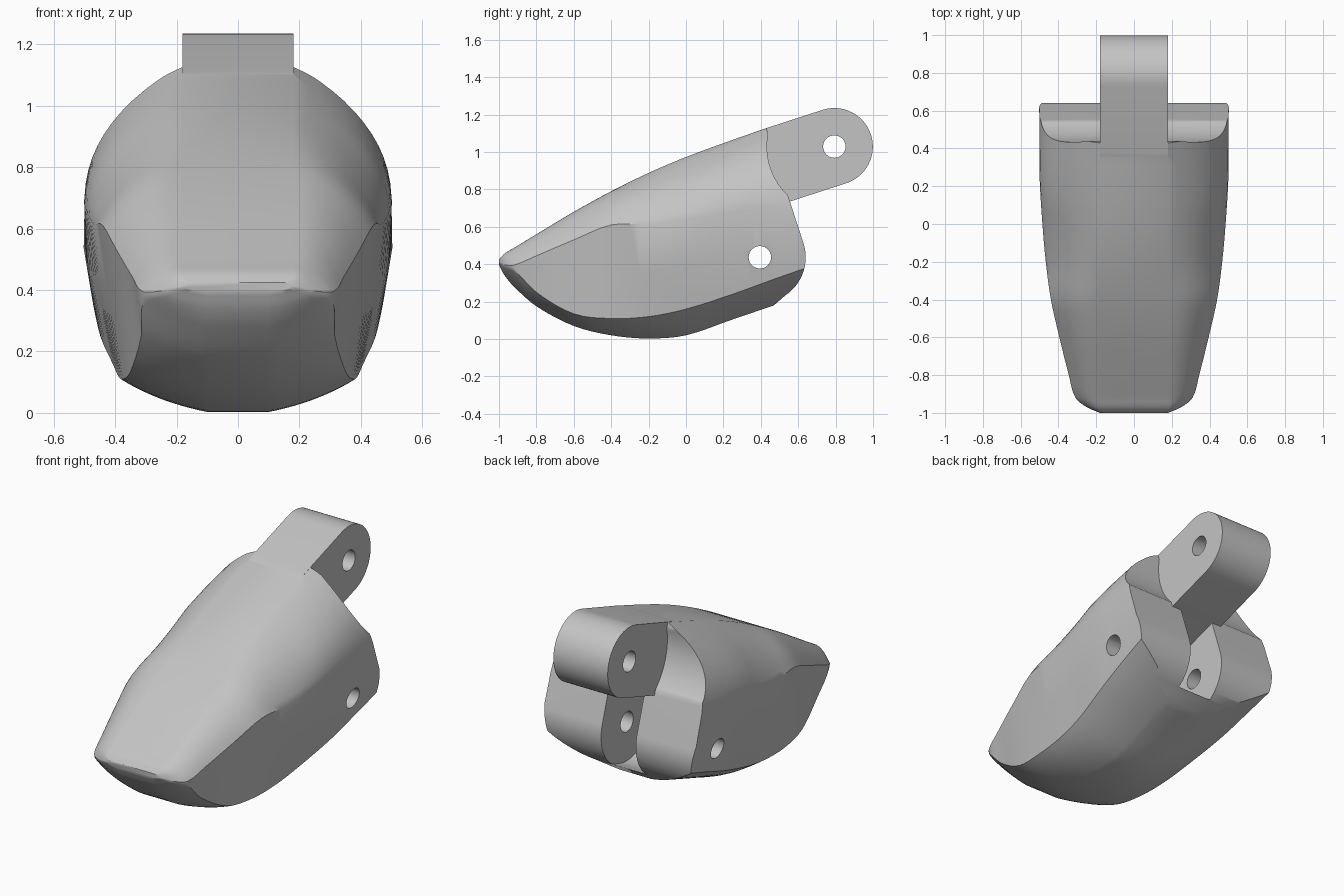
import bpy, bmesh
from math import sin, cos, radians

cube = bpy.data.objects.get("Cube")
if cube:
    bpy.data.objects.remove(cube, do_unlink=True)

grey = bpy.data.materials.new("plain grey")
grey.use_nodes = True
GREY = (0.55, 0.55, 0.55, 1)
grey.diffuse_color = GREY
grey.node_tree.nodes["Principled BSDF"].inputs["Base Color"].default_value = GREY

# Shared joint measurements in the (y, z) plane
TILT = radians(18)
ALONG = (cos(TILT), sin(TILT))
LOWER_PIN = (0.395, 0.437)
UPPER_PIN = (0.793, 1.029)
TONGUE_HALF = 0.18
SLOT_HALF = 0.115


def make_object(name, bm):
    bmesh.ops.recalc_face_normals(bm, faces=bm.faces)
    mesh = bpy.data.meshes.new(name)
    bm.to_mesh(mesh)
    bm.free()
    mesh.materials.append(grey)
    obj = bpy.data.objects.new(name, mesh)
    bpy.context.collection.objects.link(obj)
    return obj


def bridge(bm, rings):
    """Skin a row of equal closed rings and cap both ends."""
    loops = [[bm.verts.new(p) for p in ring] for ring in rings]
    count = len(loops[0])
    for a, b in zip(loops, loops[1:]):
        for i in range(count):
            j = (i + 1) % count
            bm.faces.new((a[i], a[j], b[j], b[i]))
    bm.faces.new(loops[0])
    bm.faces.new(loops[-1])


def prism(name, profile, half):
    """Side profile of (y, z) points extruded across x."""
    bm = bmesh.new()
    bridge(bm, [[(x, y, z) for y, z in profile] for x in (-half, half)])
    return make_object(name, bm)


def arc(center, radius, start, end, steps):
    angles = [radians(start + (end - start) * i / steps) for i in range(steps + 1)]
    return [(center[0] + radius * cos(a), center[1] + radius * sin(a)) for a in angles]


def shift(p, d):
    return (p[0] + ALONG[0] * d, p[1] + ALONG[1] * d)


def disc(center, radius, steps=48):
    return arc(center, radius, 0, 360, steps)[:-1]


def stadium(a, b, radius):
    """Round-ended bar from point a to point b, tilted like the joint."""
    return arc(b, radius, -72, 108, 32) + arc(a, radius, 108, 288, 32)


def combine(target, tool, operation):
    mod = target.modifiers.new(operation.title(), 'BOOLEAN')
    mod.operation = operation
    mod.solver = 'EXACT'
    mod.object = tool
    bpy.context.view_layer.objects.active = target
    bpy.ops.object.modifier_apply(modifier=mod.name)
    bpy.data.objects.remove(tool, do_unlink=True)


# Stations: y, crown, shoulder, lower edge, belly, shoulder width, lower width
STATIONS = [
    (-1.0, .425, .41, .405, .395, .18, .17),
    (-.97, .457, .397, .385, .34, .25, .24),
    (-.92, .487, .395, .37, .28, .31, .305),
    (-.8, .56, .445, .25, .175, .345, .315),
    (-.6, .68, .53, .135, .07, .395, .35),
    (-.4, .79, .61, .11, .02, .44, .375),
    (-.2, .888, .615, .12, .003, .467, .39),
    (0, .973, .64, .16, .02, .485, .408),
    (.25, 1.065, .68, .24, .105, .5, .445),
    (.47, 1.14, .70, .32, .18, .5, .465),
    (.7, 1.21, .70, .40, .26, .5, .48),
]


def slope(i, c):
    a, b = STATIONS[max(i - 1, 0)], STATIONS[min(i + 1, len(STATIONS) - 1)]
    return (b[c] - a[c]) / (b[0] - a[0])


def blend(i, t):
    """Smooth in-between station."""
    a, b = STATIONS[i], STATIONS[i + 1]
    span = b[0] - a[0]
    h = t * t * (3 - 2 * t)
    out = [a[0] + span * t]
    for c in range(1, len(a)):
        tangent = t * (1 - t) * ((1 - t) * slope(i, c) - t * slope(i + 1, c))
        out.append(a[c] + (b[c] - a[c]) * h + span * tangent)
    return out


def corner(x0, z0, x1, z1, start, end, steps=12):
    """Stretch of an ellipse from (x0, z0) to (x1, z1), angles from level."""
    a, b = radians(start), radians(end)
    points = []
    for i in range(steps + 1):
        t = a + (b - a) * i / steps
        points.append((x0 + (x1 - x0) * (sin(t) - sin(a)) / (sin(b) - sin(a)),
                       z1 + (z0 - z1) * (cos(t) - cos(b)) / (cos(a) - cos(b))))
    return points


def section(station):
    y, crown, shoulder, low, belly, wide, low_wide = station
    turn = min(max((y + 0.4) / 0.5, 0), 1)
    upper = corner(min(TONGUE_HALF, wide - 0.03), crown, wide, shoulder,
                   32 * turn, 50 + 38 * turn)
    flank = [((wide + low_wide) / 2 + 0.015 * turn, (shoulder + low) / 2)]
    lower = corner(0.1, belly, low_wide, low, 18, 50)
    half = upper + flank + lower[::-1]
    return [(x, y, z) for x, z in half] + [(-x, y, z) for x, z in half[::-1]]


# Fingertip shell
bm = bmesh.new()
rows = [blend(i, k / 4) for i in range(len(STATIONS) - 1) for k in range(4)]
bridge(bm, [section(s) for s in rows + [STATIONS[-1]]])
body = make_object("fingertip_body", bm)

# Rounded rear lugs
rear = [(0.47, 0.18)] + arc(LOWER_PIN, 0.245, -56, 18, 24)
top = (rear[-1][0] - ALONG[1], rear[-1][1] + ALONG[0])
keep = rear + [top, (-1.5, 2), (-1.5, -1), (0.2, -0.02)]
combine(body, prism("rear_trim", keep, 1), 'INTERSECT')

# Clearance hollow around the upper joint
combine(body, prism("joint_clearance", disc(UPPER_PIN, 0.36, 96), 1), 'DIFFERENCE')

# Hinge tongue
tongue = stadium(shift(UPPER_PIN, -0.37), UPPER_PIN, 0.206)
combine(body, prism("hinge_tongue", tongue, TONGUE_HALF), 'UNION')

# Slot between the lugs
slot = stadium(LOWER_PIN, shift(LOWER_PIN, 0.6), 0.234)
combine(body, prism("lug_slot", slot, SLOT_HALF), 'DIFFERENCE')

# Pin holes
for pin in (LOWER_PIN, UPPER_PIN):
    combine(body, prism("pin_hole", disc(pin, 0.06, 32), 1), 'DIFFERENCE')

for obj in bpy.context.selected_objects:
    obj.select_set(False)
body.select_set(True)
bpy.context.view_layer.objects.active = body
bpy.ops.object.shade_smooth_by_angle(angle=radians(32))
